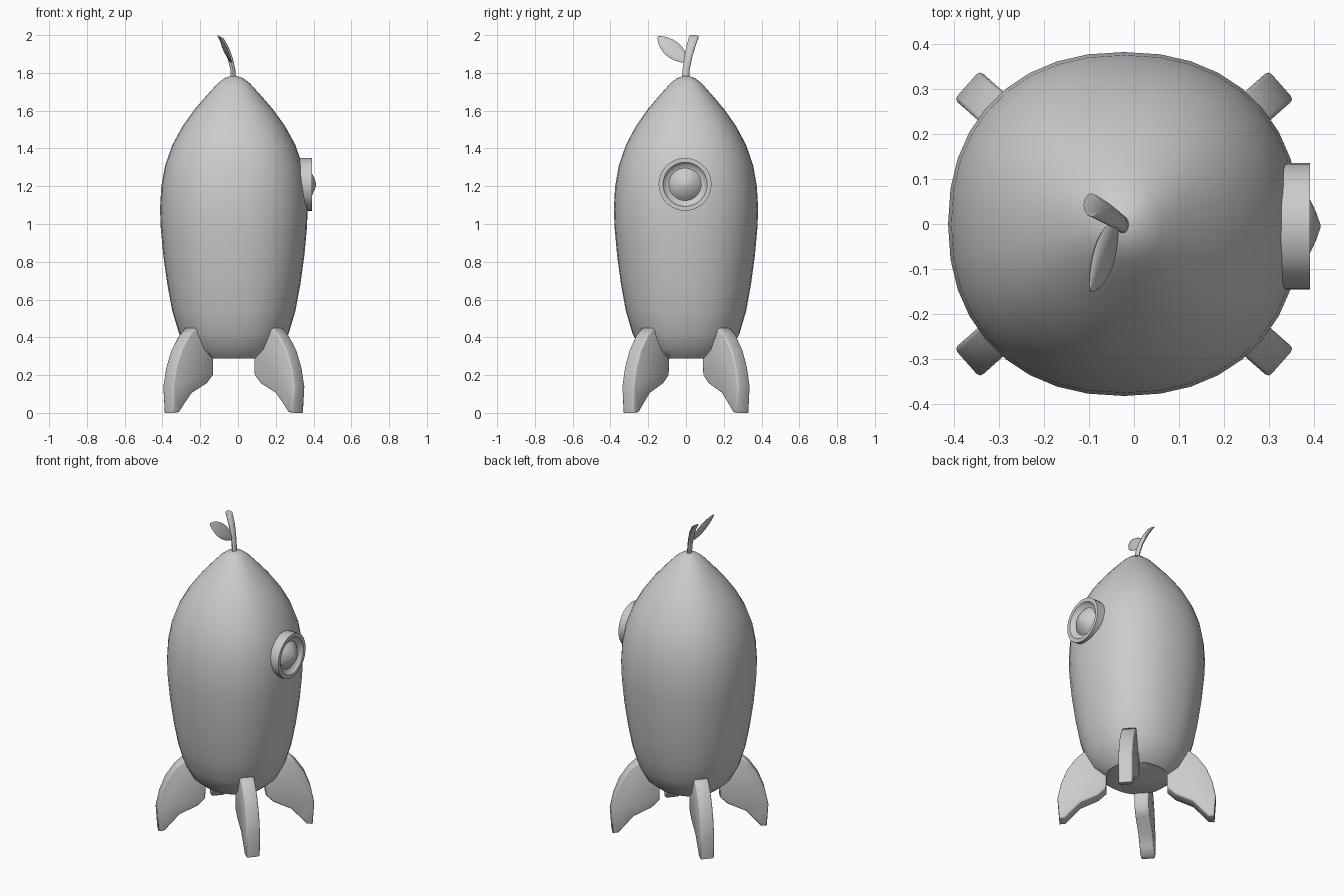
import bpy, bmesh
from math import sin, cos, pi, radians
from mathutils import Vector, Matrix

cube = bpy.data.objects.get("Cube")
if cube:
    bpy.data.objects.remove(cube, do_unlink=True)

GREY = (0.6, 0.6, 0.6, 1)
grey = bpy.data.materials.new("plain_grey")
grey.use_nodes = True
grey.diffuse_color = GREY
grey.node_tree.nodes["Principled BSDF"].inputs["Base Color"].default_value = GREY

CENTRE_X = -0.022  # axis of the hull


def finish(name, bm, angle=40):
    """Turn a bmesh into a smooth-shaded object."""
    bmesh.ops.recalc_face_normals(bm, faces=bm.faces)
    mesh = bpy.data.meshes.new(name)
    bm.to_mesh(mesh)
    bm.free()
    mesh.materials.append(grey)
    mesh.shade_smooth()
    mesh.set_sharp_from_angle(angle=radians(angle))
    obj = bpy.data.objects.new(name, mesh)
    bpy.context.collection.objects.link(obj)
    return obj


def loft(name, rings, angle=40):
    """Skin a list of equal-length point rings and cap both ends."""
    bm = bmesh.new()
    loops = [[bm.verts.new(p) for p in ring] for ring in rings]
    for a, b in zip(loops, loops[1:]):
        for i in range(len(a)):
            j = (i + 1) % len(a)
            bm.faces.new((a[i], a[j], b[j], b[i]))
    bm.faces.new(loops[0])
    bm.faces.new(loops[-1])
    return finish(name, bm, angle)


def power(v, e):
    return abs(v) ** e * (1 if v >= 0 else -1)


# Hull: slightly squared round section, (radius, height) profile
hull_profile = [(0.19, 0.288), (0.245, 0.335), (0.29, 0.42), (0.326, 0.54),
                (0.352, 0.68), (0.373, 0.83), (0.387, 0.98), (0.391, 1.08),
                (0.384, 1.2), (0.364, 1.31), (0.325, 1.42), (0.27, 1.52),
                (0.205, 1.61), (0.135, 1.69), (0.085, 1.745), (0.05, 1.772),
                (0.015, 1.784)]
SIDES = 36
turn = [2 * pi * i / SIDES for i in range(SIDES)]
loft("hull", [[(CENTRE_X + r * power(cos(t), 0.9), 0.977 * r * power(sin(t), 0.9), z)
               for t in turn] for r, z in hull_profile])

# Porthole: frame with a hollow around a domed pane, turned about the x axis
port_profile = [(0.14, 0.29), (0.14, 0.391), (0.117, 0.391), (0.104, 0.372),
                (0.086, 0.367), (0.072, 0.38), (0.058, 0.392), (0.03, 0.405),
                (0.004, 0.414)]
loft("porthole", [[(x, r * cos(t) - 0.005, 1.21 + r * sin(t)) for t in turn]
                  for r, x in port_profile], 48)

# Four fins: rounded slabs set on the diagonals
fin_outline = [(0.456, 0), (0.466, 0.14), (0.445, 0.24), (0.41, 0.33),
               (0.355, 0.41), (0.31, 0.45), (0.26, 0.435), (0.21, 0.36),
               (0.178, 0.29), (0.18, 0.2), (0.225, 0.155), (0.33, 0.105),
               (0.385, 0.045), (0.42, 0.004)]
HALF = 0.0425


def fin(name, angle):
    bm = bmesh.new()
    face = bm.faces.new([bm.verts.new((r, -HALF, z)) for r, z in fin_outline])
    out = bmesh.ops.extrude_face_region(bm, geom=[face])["geom"]
    bmesh.ops.translate(bm, vec=(0, 2 * HALF, 0),
                        verts=[v for v in out if isinstance(v, bmesh.types.BMVert)])
    rims = [e for e in bm.edges if abs(e.verts[0].co.y - e.verts[1].co.y) < 0.01]
    bmesh.ops.bevel(bm, geom=rims, offset=0.01, segments=2, profile=0.5,
                    affect='EDGES', clamp_overlap=True)
    bm.transform(Matrix.Translation((CENTRE_X, 0, 0)) @ Matrix.Rotation(angle, 4, 'Z'))
    finish(name, bm, 60)


SPLAY = 41.5
for name, degrees in (("back_left_fin", SPLAY), ("back_right_fin", 180 - SPLAY),
                      ("front_right_fin", 180 + SPLAY), ("front_left_fin", -SPLAY)):
    fin(name, radians(degrees))

# Stem: a bent rod widening to a slanted tip
stem_path = [(-0.023, -0.003, 1.76, 0.019), (-0.028, 0.001, 1.82, 0.019),
             (-0.042, 0.011, 1.88, 0.021), (-0.065, 0.026, 1.94, 0.024),
             (-0.094, 0.042, 1.992, 0.026)]
loft("stem", [[(x + 0.7 * r * cos(t), y + r * sin(t), z - 0.35 * r * cos(t) * i / 4)
               for t in turn[::3]] for i, (x, y, z, r) in enumerate(stem_path)])

# Leaf: a plump pointed oval
base, tip = Vector((-0.036, 0.008, 1.855)), Vector((-0.098, -0.15, 1.993))
along = tip - base
normal = Vector((1, 0, 0.45)).normalized()
across = normal.cross(along).normalized()
leaf_rings = []
for step in range(13):
    f = 0.01 + 0.98 * step / 12
    half = 0.048 * sin(pi * f) ** 0.7
    middle = base + along * f
    leaf_rings.append([middle + across * half * cos(t) + normal * 0.25 * half * sin(t)
                       for t in turn[::3]])
loft("leaf", leaf_rings, 60)
